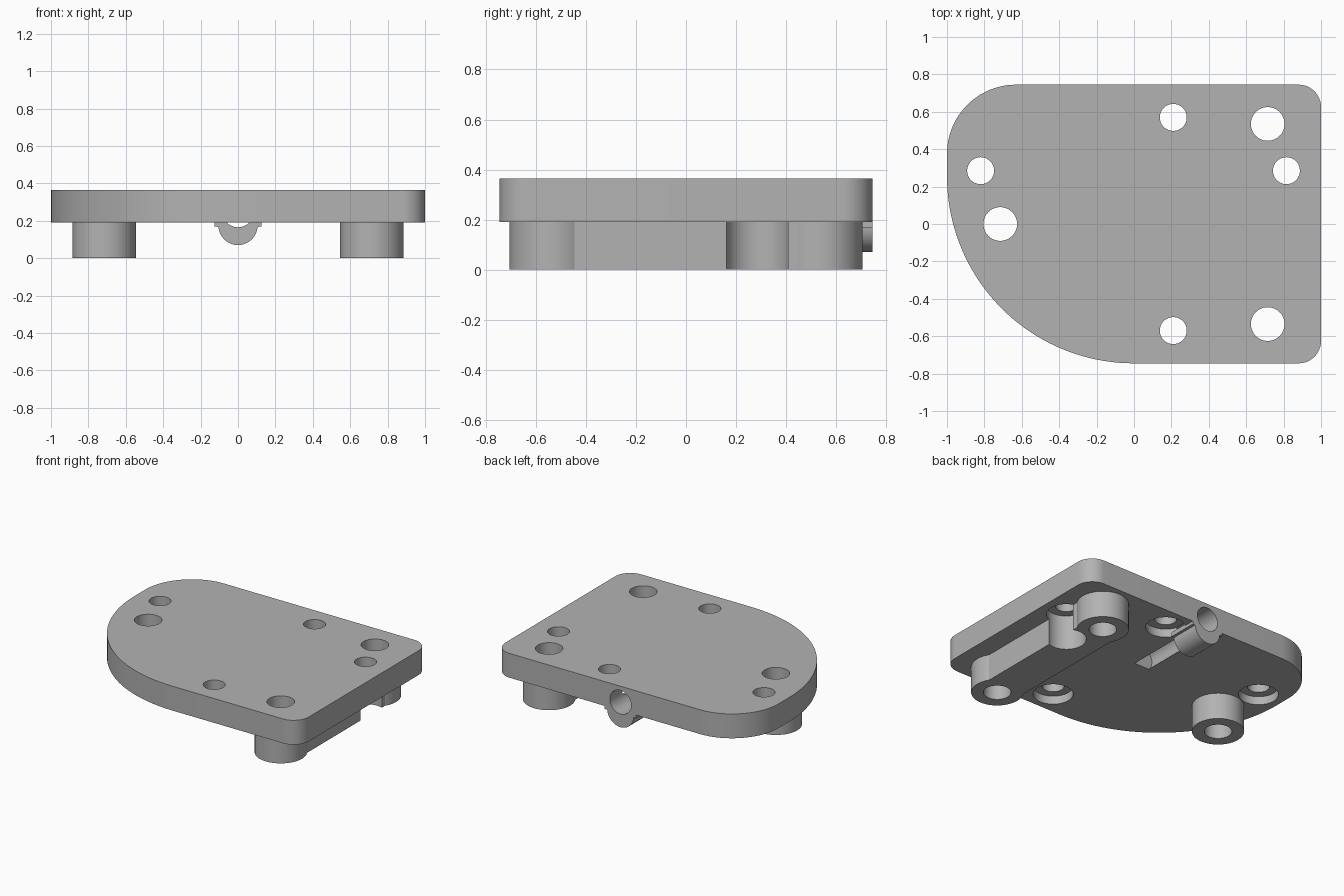
import bpy, bmesh
from math import cos, sin, pi, radians

if "Cube" in bpy.data.objects:
    bpy.data.objects.remove(bpy.data.objects["Cube"])

GREY = (0.45, 0.45, 0.45, 1)
mat = bpy.data.materials.new("plain grey")
mat.use_nodes = True
mat.diffuse_color = GREY
mat.node_tree.nodes["Principled BSDF"].inputs["Base Color"].default_value = GREY

TOP, UNDER, EMBED = 0.365, 0.19, 0.2


def arc(cx, cy, r, start, end, steps):
    angles = [radians(start + (end - start) * i / steps) for i in range(steps + 1)]
    return [(cx + r * cos(a), cy + r * sin(a)) for a in angles]


def prism(name, outline, low, high, upright=True):
    """Extrude a closed outline along z, or along y when not upright."""
    bm = bmesh.new()
    place = (lambda p: (p[0], p[1], low)) if upright else (lambda p: (p[0], low, p[1]))
    face = bm.faces.new([bm.verts.new(place(p)) for p in outline])
    grown = bmesh.ops.extrude_face_region(bm, geom=[face])["geom"]
    shift = (0, 0, high - low) if upright else (0, high - low, 0)
    bmesh.ops.translate(bm, vec=shift, verts=[g for g in grown if isinstance(g, bmesh.types.BMVert)])
    bmesh.ops.recalc_face_normals(bm, faces=bm.faces)
    mesh = bpy.data.meshes.new(name)
    bm.to_mesh(mesh)
    bm.free()
    mesh.materials.append(mat)
    obj = bpy.data.objects.new(name, mesh)
    bpy.context.collection.objects.link(obj)
    return obj


def rod(name, x, y, r, low, high, upright=True):
    return prism(name, arc(x, y, r, 0, 360, 64)[:-1], low, high, upright)


def combine(obj, others, operation):
    """Apply booleans and drop the helper shapes."""
    bpy.context.view_layer.objects.active = obj
    for other in others:
        other.hide_render = True
        mod = obj.modifiers.new("boolean", "BOOLEAN")
        mod.operation, mod.object, mod.solver = operation, other, "EXACT"
        bpy.ops.object.modifier_apply(modifier=mod.name)
        bpy.data.objects.remove(other)


def finish(obj):
    bpy.ops.object.select_all(action="DESELECT")
    obj.select_set(True)
    bpy.context.view_layer.objects.active = obj
    bpy.ops.object.shade_smooth_by_angle(angle=radians(30))


screw_holes = [(0.21, 0.57), (0.21, -0.57), (-0.82, 0.285), (0.815, 0.285)]
posts = [(0.715, 0.535), (0.715, -0.535), (-0.715, 0)]


def post_bores():
    return [rod("bore_cutter", x, y, 0.09, -0.1, 0.5) for x, y in posts]


def channel(start, end):
    return rod("channel_cutter", 0, 0.25, 0.085, start, end, upright=False)


# Base plate: small right corners, large rounded left side
outline = (arc(0.88, -0.625, 0.12, -90, 0, 12) + arc(0.88, 0.625, 0.12, 0, 90, 12)
           + arc(-0.63, 0.375, 0.37, 90, 180, 24) + arc(0, 0.255, 1.0, 180, 270, 40))
plate = prism("base_plate", outline, UNDER, TOP)
cutters = post_bores() + [channel(0.08, 0.9)]
for x, y in screw_holes:
    cutters.append(rod("screw_cutter", x, y, 0.072, 0, 0.5))
    cutters.append(rod("counterbore_cutter", x, y, 0.13, 0, UNDER + 0.06))
combine(plate, cutters, "DIFFERENCE")
finish(plate)

# Two right posts joined by a bar, relieved around the screw hole
bar = prism("joined_posts", [(0.571, -0.535), (0.859, -0.535), (0.859, 0.535), (0.571, 0.535)], 0, EMBED)
combine(bar, [rod("post", x, y, 0.17, 0, EMBED) for x, y in posts[:2]], "UNION")
combine(bar, post_bores() + [rod("relief_cutter", 0.815, 0.285, 0.13, -0.1, 0.4)], "DIFFERENCE")
finish(bar)

# Single left post
post = rod("left_post", *posts[2], 0.17, 0, EMBED)
combine(post, post_bores()[2:], "DIFFERENCE")
for helper in [o for o in bpy.data.objects if o.name.startswith("bore_cutter")]:
    bpy.data.objects.remove(helper)
finish(post)

# Rounded cable guide with side flanges under the back edge
profile = [(-0.125, EMBED), (-0.125, 0.168)] + arc(0, 0.175, 0.105, 184, 356, 32) + [(0.125, 0.168), (0.125, EMBED)]
guide = prism("cable_guide", profile, 0.53, 0.745, upright=False)
combine(guide, [channel(0.4, 0.9)], "DIFFERENCE")
finish(guide)
